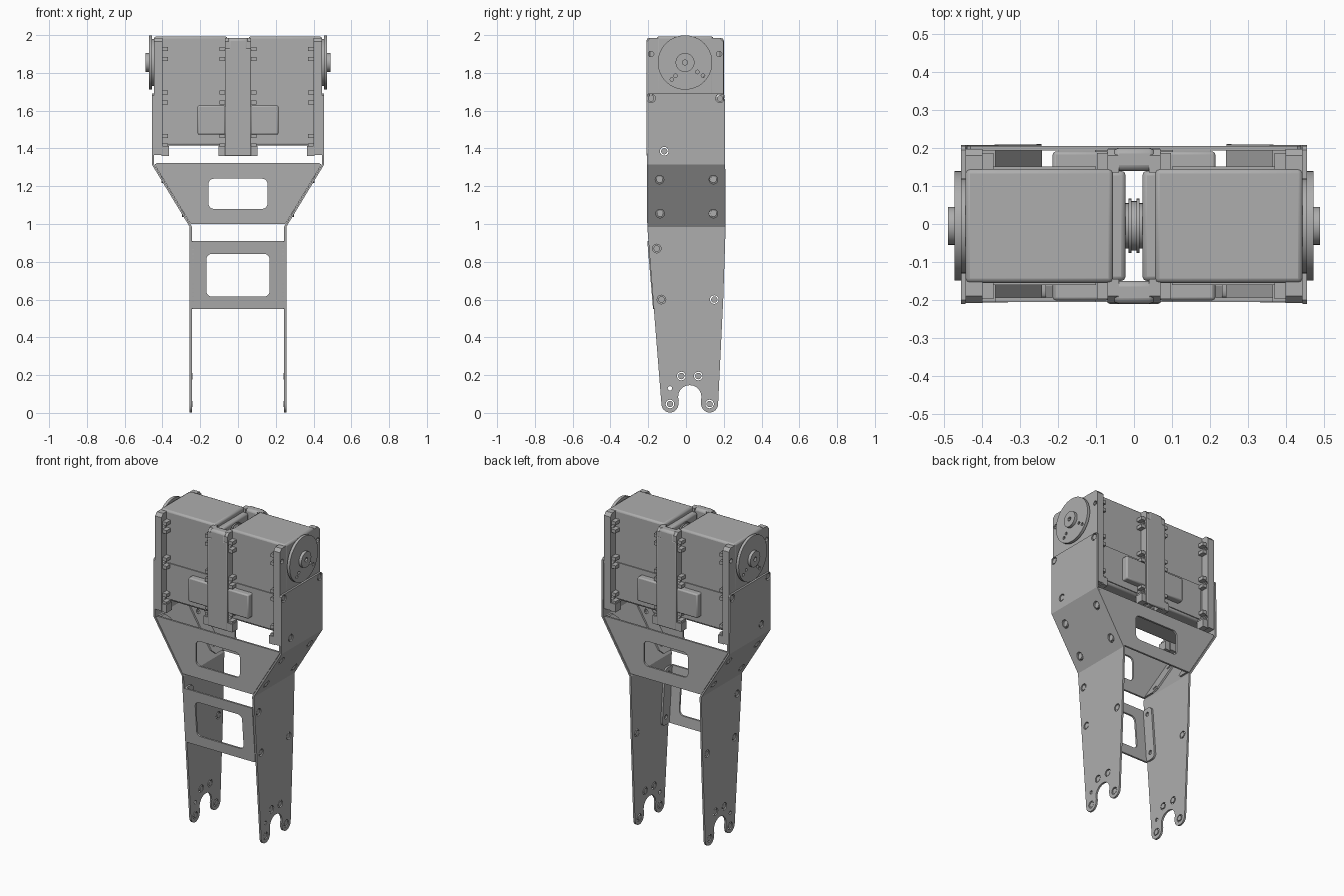
import bpy, bmesh, math
from mathutils import Vector

if "Cube" in bpy.data.objects:
    bpy.data.objects.remove(bpy.data.objects["Cube"])

grey = bpy.data.materials.new("machined_grey")
grey.use_nodes = True
colour = (0.42, 0.42, 0.42, 1)
grey.diffuse_color = colour
grey.node_tree.nodes["Principled BSDF"].inputs["Base Color"].default_value = colour

MID = -0.005  # depth of the symmetry plane between front and back
LOW, HIGH = 0.985, 1.315  # heights of the two bends in the side plates


def finish(name, bm, mirror="", bevel=0.0, y=0.0):
    """Turn a bmesh into an object, mirrored over the named axes."""
    bmesh.ops.recalc_face_normals(bm, faces=bm.faces)
    mesh = bpy.data.meshes.new(name)
    bm.to_mesh(mesh)
    bm.free()
    mesh.shade_smooth()
    mesh.set_sharp_from_angle(angle=math.radians(30))
    mesh.materials.append(grey)
    ob = bpy.data.objects.new(name, mesh)
    ob.location.y = y
    bpy.context.collection.objects.link(ob)
    if bevel:
        mod = ob.modifiers.new("rounding", "BEVEL")
        mod.width, mod.segments = bevel, 2
    if mirror:
        mod = ob.modifiers.new("mirror", "MIRROR")
        mod.use_axis = ["X" in mirror, "Y" in mirror, False]
        mod.use_mirror_merge = False
    return ob


def arc(cy, cz, r, start, end, n=12):
    angles = [math.radians(start + (end - start) * i / n) for i in range(n + 1)]
    return [(cy + r * math.cos(a), cz + r * math.sin(a)) for a in angles]


def ring(cy, cz, r, n=16):
    return arc(cy, cz, r, 0, 360, n)[:-1]


def rounded(a0, a1, b0, b1, r):
    return (arc(a1 - r, b1 - r, r, 0, 90, 5) + arc(a0 + r, b1 - r, r, 90, 180, 5)
            + arc(a0 + r, b0 + r, r, 180, 270, 5) + arc(a1 - r, b0 + r, r, 270, 360, 5))


def sheet(loops, place, push, bends=()):
    """Fill an outline with holes, thicken it by push, crease it at the bends."""
    bm = bmesh.new()
    for loop in loops:
        vs = [bm.verts.new((0, a, b)) for a, b in loop]
        for i, v in enumerate(vs):
            bm.edges.new((vs[i - 1], v))
    bmesh.ops.triangle_fill(bm, edges=bm.edges[:], use_beauty=True)
    for z in bends:
        bmesh.ops.bisect_plane(bm, geom=bm.verts[:] + bm.edges[:] + bm.faces[:],
                               plane_co=(0, 0, z), plane_no=(0, 0, 1))
    for v in bm.verts:
        v.co = place(v.co.y, v.co.z)
    out = bmesh.ops.extrude_face_region(bm, geom=bm.faces[:])["geom"]
    moved = [g for g in out if isinstance(g, bmesh.types.BMVert)]
    bmesh.ops.translate(bm, verts=moved, vec=push)
    return bm


def add_box(bm, x, y, z):
    vs = bmesh.ops.create_cube(bm, size=1)["verts"]
    for v in vs:
        v.co = [lo + (hi - lo) * (c + 0.5) for c, (lo, hi) in zip(v.co, (x, y, z))]


def box(name, x, y, z, mirror="X", bevel=0.0):
    bm = bmesh.new()
    add_box(bm, x, y, z)
    return finish(name, bm, mirror, bevel, MID)


def add_disc(bm, x0, x1, y, z, r, n=16):
    front = [bm.verts.new((x0, a, b)) for a, b in ring(y, z, r, n)]
    back = [bm.verts.new((x1, a, b)) for a, b in ring(y, z, r, n)]
    bm.faces.new(front)
    bm.faces.new(back)
    for i in range(n):
        bm.faces.new((front[i - 1], front[i], back[i], back[i - 1]))


def bend(z):
    """Outer half-width of the leg at a height."""
    t = min(max((z - LOW) / (HIGH - LOW), 0), 1)
    return 0.256 + 0.2 * t


# Bent side plates with forked feet and screw holes
outline = ([(-0.2, 1.69), (-0.21, 1.68), (-0.205, LOW)] + arc(-0.085, 0.047, 0.045, 180, 350)
           + arc(0.02, 0.085, 0.062, 200, -20) + arc(0.125, 0.047, 0.045, 190, 360)
           + [(0.197, 0.6), (0.21, LOW), (0.205, 1.68), (0.195, 1.69)])
screws = [(-0.185, 1.665), (0.18, 1.665), (-0.115, 1.385), (-0.14, 1.235), (0.145, 1.235),
          (-0.137, 1.055), (0.145, 1.055), (-0.155, 0.87), (-0.13, 0.6), (0.15, 0.6),
          (-0.025, 0.195), (0.065, 0.195), (-0.085, 0.047), (0.125, 0.047)]
holes = [ring(y, z, 0.023) for y, z in screws] + [ring(-0.085, 0.13, 0.012, 8)]
finish("side_plate", sheet([outline] + holes, lambda y, z: Vector((bend(z), y, z)),
                           (-0.012, 0, 0), (LOW, HIGH)), "X")

# Screw bushings sitting in the holes
bm = bmesh.new()
for y, z in screws:
    add_disc(bm, bend(z) - 0.014, bend(z) - 0.003, y, z, 0.017, 12)
finish("screws", bm, "X")

# Upper cross frames, front and back: windowed web plus bent side flanges
web = [(-0.44, HIGH), (-0.43, HIGH + 0.007), (0.43, HIGH + 0.007), (0.44, HIGH),
       (0.25, 1.0), (-0.25, 1.0)]
window = rounded(-0.157, 0.157, 1.08, 1.24, 0.03)
finish("upper_cross_frame", sheet([web, window], lambda x, z: Vector((x, -0.205, z)),
                                  (0, 0.012, 0)), "Y", y=MID + 0.005)
flange = [(-0.2, 1.005), (-0.2, 1.31), (-0.13, 1.31), (-0.1, 1.28), (-0.1, 1.03), (-0.125, 1.005)]
flange_holes = [ring(-0.14, 1.235, 0.014, 10), ring(-0.137, 1.055, 0.014, 10)]
finish("upper_frame_flange", sheet([flange] + flange_holes,
       lambda y, z: Vector((bend(z) - 0.014, y, z)), (-0.012, 0, 0)), "XY")


# Lower cross frame, leaning with the tapered front edge
def lean(z):
    return -0.205 + (0.91 - z) * 0.085


finish("lower_cross_frame", sheet(
    [rounded(-0.245, 0.245, 0.55, 0.91, 0.008), rounded(-0.167, 0.167, 0.615, 0.842, 0.03)],
    lambda x, z: Vector((x, lean(z), z)), (0, 0.012, 0)))
finish("lower_frame_flange", sheet(
    [rounded(0, 0.085, 0.55, 0.91, 0.03), ring(0.045, 0.87, 0.014, 10), ring(0.05, 0.6, 0.014, 10)],
    lambda d, z: Vector((0.244, lean(z) + d, z)), (-0.012, 0, 0)), "X")

# Twin motor housings with stepped inner sides
box("motor_body", (0.055, 0.444), (-0.15, 0.15), (1.415, 1.993), bevel=0.012)
box("motor_inner_cap", (0.022, 0.07), (-0.145, 0.145), (1.42, 1.965), bevel=0.012)
box("motor_face_panel", (0.1, 0.385), (-0.156, 0.156), (1.43, 1.66))
box("connector_block", (0.065, 0.214), (-0.196, 0.196), (1.473, 1.627), bevel=0.008)

# Mounting ears on the corner edges of each motor
stations = (1.9, 1.67, 1.44)
ear = [(-0.14, 1.985), (-0.185, 1.985), (-0.203, 1.965), (-0.203, 1.365), (-0.14, 1.365)]
ear_holes = [ring(-0.18, z, 0.015, 10) for z in stations]
for name, x, t in (("outer_ear", 0.444, 0.045), ("inner_ear", 0.07, 0.03)):
    finish(name, sheet([ear] + ear_holes, lambda y, z: Vector((x, y, z)), (-t, 0, 0)),
           "XY", y=MID)

# Paired bosses beside every ear hole, and the feet under the motors
bm = bmesh.new()
for x0, x1 in ((0.37, 0.4), (0.068, 0.098)):
    for z in stations:
        for dz in (-0.026, 0.026):
            add_box(bm, (x0, x1), (-0.192, -0.145), (z + dz - 0.011, z + dz + 0.011))
    add_box(bm, (x0 - 0.005, x1 + 0.005), (-0.2, -0.145), (1.36, 1.412))
finish("ear_bosses", bm, "XY", y=MID)

# Centre straps joining the two motors
box("centre_strap", (-0.07, 0.07), (-0.205, -0.185), (1.36, 1.93), "Y", 0.006)
box("centre_strap_top", (-0.055, 0.055), (-0.205, -0.145), (1.86, 1.985), "Y", 0.015)

# Output horns with hubs
AXIS = 1.855
horn_holes = [ring(MID + a, AXIS + b, 0.01, 8)
              for a, b in ((-0.07, -0.09), (-0.05, -0.07), (0.065, -0.05), (0.095, -0.07))]
finish("output_horn", sheet([ring(MID, AXIS, 0.144, 48)] + horn_holes,
                            lambda y, z: Vector((0.472, y, z)), (-0.018, 0, 0)), "X")
finish("horn_hub", sheet([ring(MID, AXIS, 0.05, 32), ring(MID, AXIS, 0.014, 8)],
                         lambda y, z: Vector((0.49, y, z)), (-0.03, 0, 0)), "X")
bm = bmesh.new()
add_disc(bm, 0.44, 0.46, MID, AXIS, 0.125, 40)
finish("horn_seat", bm, "X")

# Grooved idler hub between the motors
bm = bmesh.new()
for x0, x1, r in ((0, 0.006, 0.065), (0.006, 0.014, 0.072), (0.014, 0.03, 0.06)):
    add_disc(bm, x0, x1, MID, AXIS + 0.03, r, 32)
finish("idler_hub", bm, "X")
